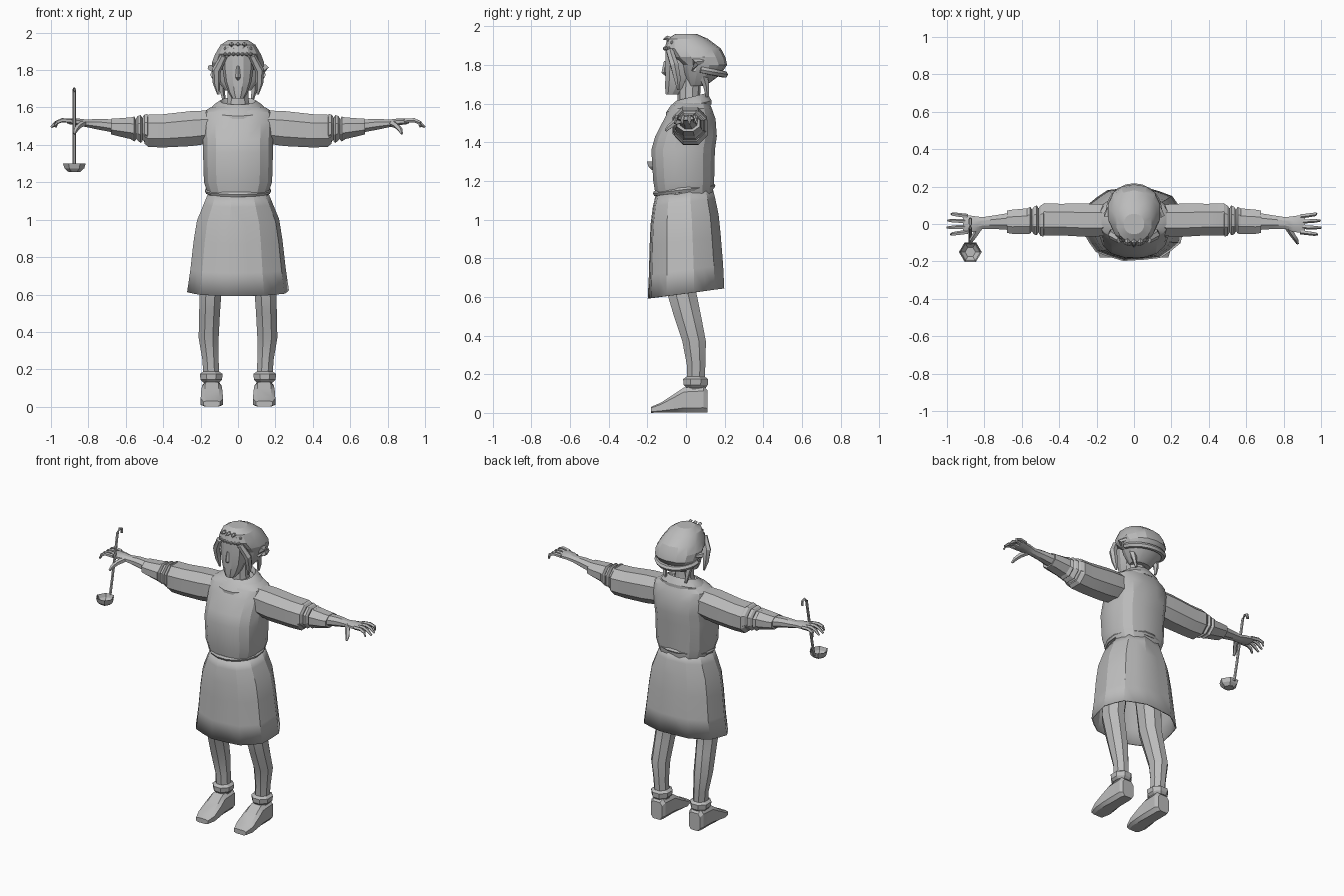
import bpy
import bmesh
import math
from mathutils import Vector

cube = bpy.data.objects.get("Cube")
if cube:
    bpy.data.objects.remove(cube)

grey = bpy.data.materials.new("plain_grey")
grey.use_nodes = True
GREY = (0.5, 0.5, 0.5, 1)
grey.diffuse_color = GREY
grey.node_tree.nodes["Principled BSDF"].inputs["Base Color"].default_value = GREY


def finish(name, bm, angle=22):
    """Turn a bmesh into a named, shaded object."""
    bmesh.ops.recalc_face_normals(bm, faces=bm.faces)
    mesh = bpy.data.meshes.new(name)
    bm.to_mesh(mesh)
    bm.free()
    mesh.materials.append(grey)
    obj = bpy.data.objects.new(name, mesh)
    bpy.context.collection.objects.link(obj)
    bpy.ops.object.select_all(action='DESELECT')
    obj.select_set(True)
    bpy.context.view_layer.objects.active = obj
    bpy.ops.object.shade_smooth_by_angle(angle=math.radians(angle))
    return obj


def skin(bm, rings, caps=True, closed=False):
    """Bridge rings of points with quads."""
    loops = [[bm.verts.new(p) for p in ring] for ring in rings]
    pairs = list(zip(loops, loops[1:]))
    if closed:
        pairs.append((loops[-1], loops[0]))
    for a, b in pairs:
        for i in range(len(a)):
            j = (i + 1) % len(a)
            bm.faces.new((a[i], a[j], b[j], b[i]))
    if caps and not closed:
        bm.faces.new(loops[0])
        bm.faces.new(loops[-1])


def loft(name, rings, n=12, axis="z", side=1, power=1, pleat=0, tilt=0,
         caps=True, phase=0.5):
    """Loft ellipses (position, centre a, centre b, radius a, radius b)."""
    out = []
    for t, ca, cb, ra, rb in rings:
        ring = []
        for i in range(n):
            w = math.tau * (i + phase) / n
            c, s = math.cos(w), math.sin(w)
            k = 1 - pleat * (i % 2)
            a = ca + ra * k * math.copysign(abs(c) ** power, c)
            b = cb + rb * k * math.copysign(abs(s) ** power, s)
            if axis == "z":
                ring.append((a * side, b, t + tilt * b))
            elif axis == "x":
                ring.append((t * side, a, b))
            else:
                ring.append((a * side, t, b))
        out.append(ring)
    bm = bmesh.new()
    skin(bm, out, caps)
    return finish(name, bm)


def tube(name, points, radii, n=6, side=1, closed=False):
    """Sweep a polygon along a path, with one radius or one per point."""
    pts = [Vector((x * side, y, z)) for x, y, z in points]
    if not isinstance(radii, (list, tuple)):
        radii = [radii] * len(pts)
    last = len(pts) - 1
    rings = []
    for i, p in enumerate(pts):
        nxt = pts[(i + 1) % len(pts)] if closed else pts[min(i + 1, last)]
        prv = pts[i - 1] if closed else pts[max(i - 1, 0)]
        d = (nxt - prv).normalized()
        ref = Vector((0, 1, 0)) if abs(d.z) > 0.8 else Vector((0, 0, 1))
        u = d.cross(ref).normalized()
        v = d.cross(u)
        rings.append([p + radii[i] * (u * math.cos(math.tau * k / n)
                      + v * math.sin(math.tau * k / n)) for k in range(n)])
    bm = bmesh.new()
    skin(bm, rings, closed=closed)
    return finish(name, bm)


def oval(rx, ry, cy, z, tilt, n=16):
    """Points of a tilted horizontal ellipse."""
    angles = [math.tau * (i + 0.5) / n for i in range(n)]
    return [(rx * math.cos(w), cy + ry * math.sin(w),
             z + tilt * math.sin(w)) for w in angles]


# Tunic body, belt and pleated skirt
loft("tunic_body", [
    (1.13, 0, -.01, .16, .15), (1.2, 0, -.012, .185, .16),
    (1.36, 0, -.015, .19, .167), (1.43, 0, 0, .19, .162),
    (1.52, 0, .02, .195, .135), (1.575, 0, .025, .19, .11),
    (1.6, 0, .03, .15, .095), (1.615, 0, .03, .08, .07)], n=16, power=.8)
tube("belt", oval(.165, .15, -.01, 1.155, .02), .015, closed=True)
skirt = loft("pleated_skirt", [
    (1.15, 0, -.01, .16, .148), (1.09, 0, -.01, .185, .163),
    (1, 0, -.007, .222, .178), (.89, 0, -.004, .24, .186),
    (.74, 0, 0, .257, .194), (.618, 0, 0, .275, .2)],
    n=20, power=.85, pleat=.035, tilt=.13, caps=False)
thick = skirt.modifiers.new("cloth_thickness", 'SOLIDIFY')
thick.thickness = .008

# Layered collar and neck
bm = bmesh.new()
skin(bm, [oval(.08, .07, .03, 1.61, .015), oval(.095, .08, .03, 1.635, .02),
          oval(.125, .1, .02, 1.615, .025), oval(.155, .12, .015, 1.585, .03),
          oval(.155, .12, .015, 1.565, .03)], caps=False)
finish("collar", bm)
loft("neck", [(1.57, 0, .02, .075, .065), (1.64, 0, .015, .06, .058),
              (1.76, 0, .02, .06, .06)], n=10)

# Face with brow, nose and chin
loft("face", [(1.648, 0, -.07, .032, .036), (1.68, 0, -.055, .052, .055),
              (1.74, 0, -.04, .073, .07), (1.81, 0, -.035, .083, .076),
              (1.88, 0, -.03, .08, .078)], n=10, power=.85, phase=0)
tube("nose", [(0, -.106, 1.82), (0, -.113, 1.76), (0, -.1, 1.745)],
     [.008, .014, .006], n=4)

# Hair cap, braid, curls and tufts
loft("hair", [(1.69, 0, .055, .07, .045), (1.75, 0, .08, .12, .1),
              (1.8, 0, .09, .138, .122), (1.84, 0, .062, .143, .142),
              (1.885, 0, .035, .125, .145), (1.935, 0, .008, .095, .105),
              (1.96, 0, 0, .055, .055)], n=14, power=.9)
tube("hair_braid", [(.132 * math.cos(w), .075 + .125 * math.sin(w),
                     1.775 - .025 * math.sin(w))
                    for w in [math.pi * i / 10 for i in range(11)]], .018)
for row in range(2):
    for i in range(7):
        w = (i - 3) * .2
        bm = bmesh.new()
        bmesh.ops.create_icosphere(bm, subdivisions=1, radius=.011)
        spot = (.12 * math.sin(w), .02 - (.13 - .02 * row) * math.cos(w),
                1.885 + .03 * row)
        bmesh.ops.translate(bm, verts=bm.verts, vec=spot)
        finish("forehead_curl", bm)
for x in (-.035, 0, .035):
    tube("hair_tuft", [(x, -.06, 1.92), (x, -.1, 1.94), (x, -.118, 1.932)],
         [.016, .012, .002], n=4)

for side, word in ((1, "left"), (-1, "right")):
    # Hair locks framing the face and hanging behind the ear
    tube(word + "_front_lock", [(.075, -.085, 1.875), (.115, -.06, 1.8),
                               (.115, -.045, 1.73), (.105, -.04, 1.67)],
         [.02, .024, .02, .006], side=side)
    tube(word + "_back_lock", [(.09, .085, 1.76), (.085, .105, 1.69),
                              (.075, .11, 1.635)], [.025, .016, .008],
         n=5, side=side)
    tube(word + "_ear_curl", [(.12, .04, 1.77), (.143, .05, 1.815),
                             (.13, .09, 1.82)], [.012, .022, .012],
         n=5, side=side)

    # Sleeve with rolled cuff folds
    loft(word + "_sleeve", [
        (.16, .02, 1.495, .09, .095), (.25, .02, 1.487, .095, .1),
        (.4, .024, 1.475, .09, .095), (.48, .025, 1.475, .092, .092),
        (.5, .02, 1.48, .08, .078)], n=8, axis="x", side=side, power=.85)
    for k, x in enumerate((.475, .51, .545)):
        r = .088 - .008 * k
        loft(word + "_cuff_fold", [
            (x, .02, 1.48, r * .85, r * .8),
            (x + .01, .02, 1.485, r + .006, r),
            (x + .025, .018, 1.488, r, r * .9),
            (x + .035, .018, 1.488, r * .8, r * .75)],
            n=8, axis="x", side=side)
    loft(word + "_lower_sleeve", [
        (.56, .015, 1.488, .075, .065), (.65, .012, 1.495, .07, .05),
        (.68, .012, 1.498, .064, .045), (.675, .012, 1.5, .04, .03)],
        n=8, axis="x", side=side)

    # Forearm, palm, fingers and thumb
    loft(word + "_forearm", [
        (.66, .014, 1.5, .05, .038), (.74, .01, 1.51, .04, .032),
        (.81, .005, 1.515, .034, .022), (.85, 0, 1.522, .045, .02),
        (.9, 0, 1.525, .052, .016), (.915, 0, 1.525, .048, .01)],
        n=8, axis="x", side=side)
    for y, tip in ((-.043, .98), (-.015, 1), (.014, .995), (.042, .975)):
        tube(word + "_finger", [(.89, y, 1.528), (.94, y * 1.15, 1.532),
                               (.97, y * 1.25, 1.52),
                               (tip, y * 1.3, 1.495)],
             [.012, .0115, .0105, .006], n=5, side=side)
    tube(word + "_thumb", [(.825, -.02, 1.515), (.85, -.06, 1.5),
                          (.868, -.085, 1.48), (.875, -.105, 1.46)],
         [.018, .015, .013, .007], n=5, side=side)

    # Leg, ankle band and wedge shoe
    loft(word + "_leg", [
        (.95, .12, -.02, .085, .095), (.62, .147, -.022, .064, .082),
        (.5, .152, .008, .06, .076), (.37, .157, .042, .058, .066),
        (.25, .147, .052, .047, .052), (.12, .14, .05, .045, .05)],
        n=8, side=side)
    loft(word + "_ankle_band", [
        (.13, .143, .052, .047, .055), (.145, .143, .05, .062, .068),
        (.175, .143, .05, .066, .07), (.188, .143, .05, .045, .05)],
        n=8, side=side)
    loft(word + "_shoe", [
        (-.18, .14, .016, .045, .016), (-.13, .14, .027, .062, .027),
        (-.06, .14, .05, .06, .05), (-.01, .14, .067, .055, .067),
        (.09, .14, .07, .054, .07), (.112, .14, .06, .042, .06)],
        n=8, axis="y", side=side, power=.5)

# Ladle in the right hand
X = -.875
tube("ladle_handle", [(X, -.1, 1.285), (X, -.075, 1.4), (X, -.02, 1.68),
                      (X, 0, 1.698), (X, .022, 1.692), (X, .026, 1.665)],
     .009)
loft("ladle_bowl", [
    (1.3, X, -.15, .061, .06), (1.275, X, -.15, .053, .052),
    (1.256, X, -.15, .032, .032), (1.264, X, -.15, .028, .028),
    (1.28, X, -.15, .046, .046), (1.3, X, -.15, .055, .054)],
    n=6, phase=0, caps=False)
bm = bmesh.new()
bmesh.ops.create_circle(bm, cap_ends=True, segments=6, radius=.032)
bmesh.ops.translate(bm, verts=bm.verts, vec=(X, -.15, 1.258))
finish("ladle_bowl_floor", bm)
